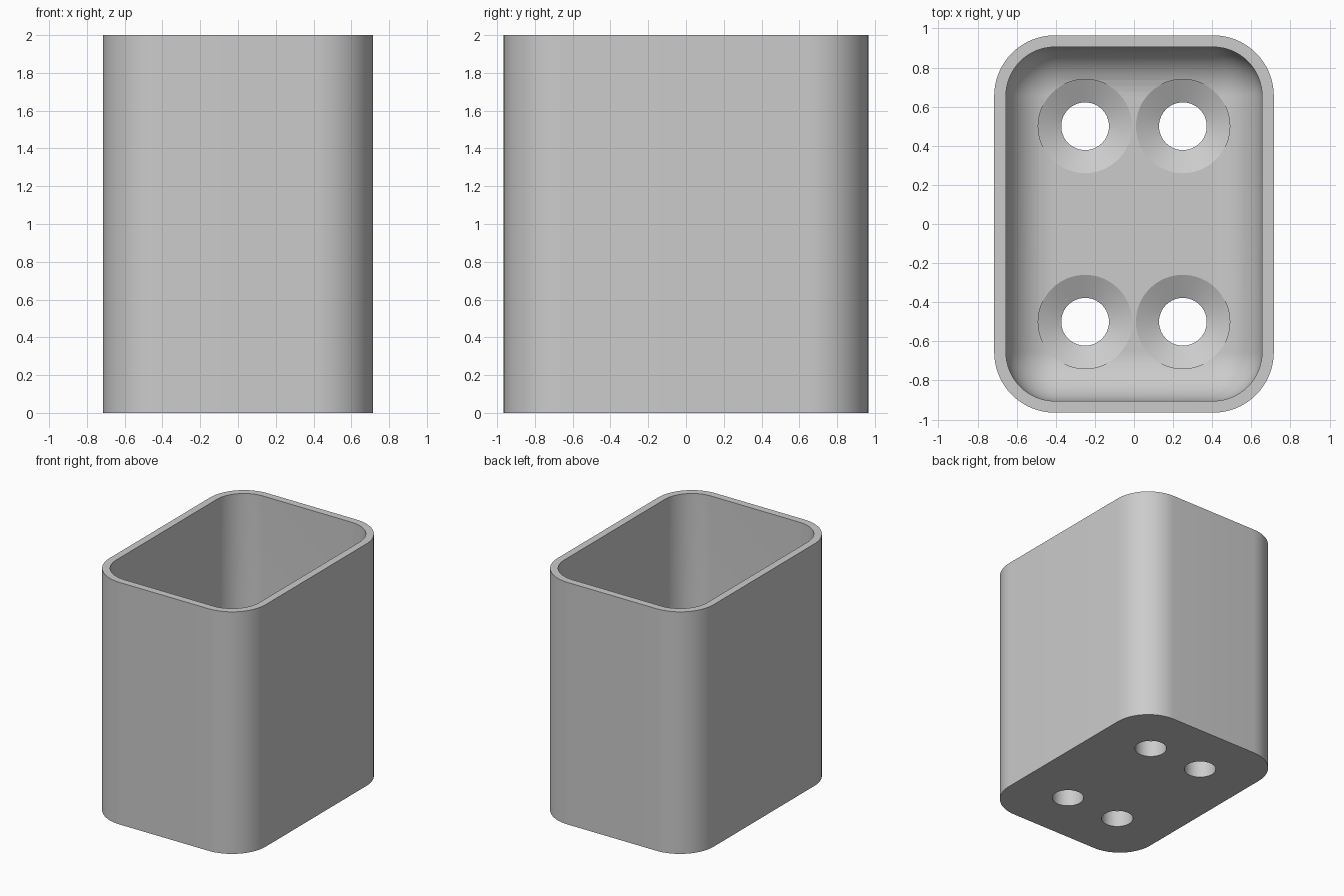
import bpy, bmesh
from math import sin, cos, pi, radians

cube = bpy.data.objects.get("Cube")
if cube:
    bpy.data.objects.remove(cube, do_unlink=True)

HALF_X, HALF_Y, HEIGHT = 0.715, 0.965, 2.0
WALL, FLOOR = 0.06, 0.2
OUTER_R, INNER_R = 0.31, 0.25
HOLE_R, SINK_R, SINK_DEPTH = 0.122, 0.24, 0.06
CORNER_STEPS, FILLET_STEPS, HOLE_SIDES = 16, 14, 64

grey = bpy.data.materials.new("light grey")
grey.use_nodes = True
colour = (0.6, 0.6, 0.6, 1)
grey.diffuse_color = colour
grey.node_tree.nodes["Principled BSDF"].inputs["Base Color"].default_value = colour


def rounded_ring(bm, inset, radius, z):
    """Rounded rectangle of vertices, counter-clockwise."""
    cx, cy = HALF_X - inset - radius, HALF_Y - inset - radius
    ring = []
    for quarter, (sx, sy) in enumerate([(1, 1), (-1, 1), (-1, -1), (1, -1)]):
        for i in range(CORNER_STEPS + 1):
            a = (quarter + i / CORNER_STEPS) * pi / 2
            ring.append(bm.verts.new((sx * cx + radius * cos(a), sy * cy + radius * sin(a), z)))
    return ring


def circle_ring(bm, x, y, radius, z):
    angles = [2 * pi * i / HOLE_SIDES for i in range(HOLE_SIDES)]
    return [bm.verts.new((x + radius * cos(a), y + radius * sin(a), z)) for a in angles]


def loft(bm, rings):
    """Join successive rings with quads and cap both ends."""
    for low, high in zip(rings, rings[1:]):
        n = len(low)
        for i in range(n):
            j = (i + 1) % n
            bm.faces.new((low[i], low[j], high[j], high[i]))
    bm.faces.new(rings[0][::-1])
    bm.faces.new(rings[-1])


def finish(bm, name):
    bmesh.ops.remove_doubles(bm, verts=bm.verts[:], dist=0.0001)
    bmesh.ops.recalc_face_normals(bm, faces=bm.faces[:])
    mesh = bpy.data.meshes.new(name)
    bm.to_mesh(mesh)
    bm.free()
    mesh.materials.append(grey)
    obj = bpy.data.objects.new(name, mesh)
    bpy.context.collection.objects.link(obj)
    return obj


# Open container: outer wall, rim, inner wall and filleted floor
bm = bmesh.new()
rings = [rounded_ring(bm, 0, OUTER_R, 0),
         rounded_ring(bm, 0, OUTER_R, HEIGHT),
         rounded_ring(bm, WALL, INNER_R, HEIGHT)]
for i in range(FILLET_STEPS + 1):
    a = i / FILLET_STEPS * pi / 2
    shrink = INNER_R * (1 - cos(a))
    rings.append(rounded_ring(bm, WALL + shrink, INNER_R - shrink,
                              FLOOR + INNER_R * (1 - sin(a))))
loft(bm, rings)
container = finish(bm, "container")

# Four countersunk drain holes
bm = bmesh.new()
for x in (-0.25, 0.25):
    for y in (-0.5, 0.5):
        profile = [(HOLE_R, -0.1), (HOLE_R, FLOOR - SINK_DEPTH),
                   (SINK_R, FLOOR), (SINK_R, FLOOR + 0.3)]
        loft(bm, [circle_ring(bm, x, y, r, z) for r, z in profile])
cutter = finish(bm, "hole_cutter")
cutter.hide_render = True

cut = container.modifiers.new("holes", "BOOLEAN")
cut.operation = "DIFFERENCE"
cut.solver = "EXACT"
cut.object = cutter

bpy.ops.object.select_all(action="DESELECT")
container.select_set(True)
bpy.context.view_layer.objects.active = container
bpy.ops.object.modifier_apply(modifier=cut.name)
bpy.data.objects.remove(cutter, do_unlink=True)
bpy.ops.object.shade_smooth_by_angle(angle=radians(20))
